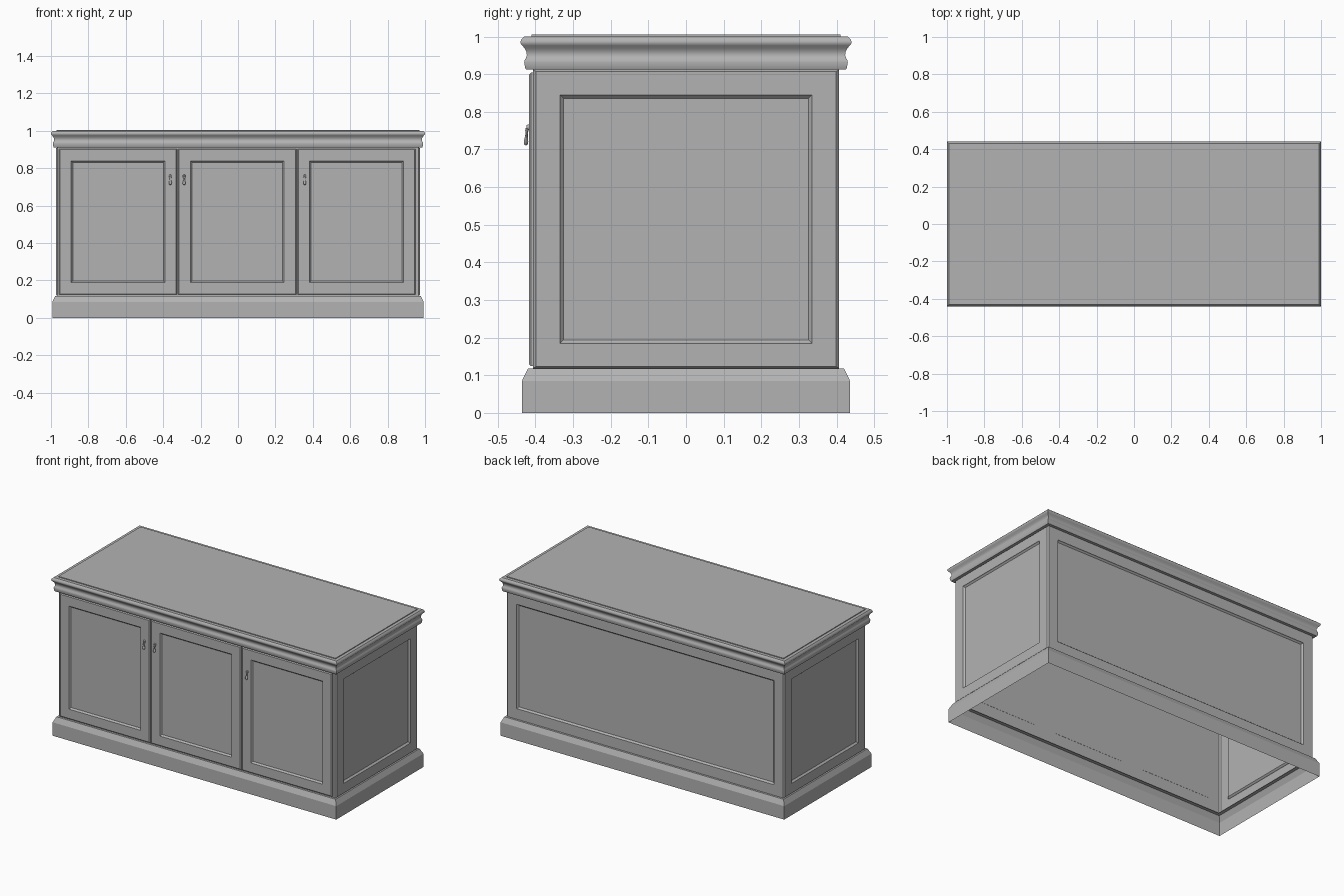
import bpy, bmesh, math
from mathutils import Matrix, Vector

if "Cube" in bpy.data.objects:
    bpy.data.objects.remove(bpy.data.objects["Cube"])

grey = bpy.data.materials.new("dark_grey")
grey.diffuse_color = (0.45, 0.45, 0.45, 1)
grey.use_nodes = True
grey.node_tree.nodes["Principled BSDF"].inputs["Base Color"].default_value = grey.diffuse_color


def finish(name, bm, smooth=False):
    mesh = bpy.data.meshes.new(name)
    bm.to_mesh(mesh)
    bm.free()
    mesh.materials.append(grey)
    ob = bpy.data.objects.new(name, mesh)
    bpy.context.collection.objects.link(ob)
    if smooth:
        bpy.ops.object.select_all(action='DESELECT')
        ob.select_set(True)
        bpy.context.view_layer.objects.active = ob
        bpy.ops.object.shade_smooth_by_angle(angle=math.radians(35))
    return ob


def rect_stack(name, rings, matrix=Matrix(), cap=True, smooth=False):
    """Skin a stack of rectangles (half width, half height, level)."""
    bm = bmesh.new()
    prev = None
    for hx, hy, z in rings:
        loop = [bm.verts.new(matrix @ Vector((sx * hx, sy * hy, z)))
                for sx, sy in ((-1, -1), (1, -1), (1, 1), (-1, 1))]
        if prev:
            for i in range(4):
                j = (i + 1) % 4
                bm.faces.new((prev[i], prev[j], loop[j], loop[i]))
        prev = loop
    if cap:
        bm.faces.new(prev)
    return finish(name, bm, smooth)


def facing(angle, x=0.0, z=0.0):
    """Upright panel plane, front-facing, turned about z."""
    return (Matrix.Rotation(angle, 4, 'Z') @ Matrix.Translation((x, 0, z))
            @ Matrix.Rotation(math.pi / 2, 4, 'X'))


def recess(w, h, level):
    """Stepped moulding sinking to a flat panel."""
    return [(w, h, level), (w - 0.002, h - 0.002, level - 0.004),
            (w - 0.009, h - 0.009, level - 0.011)]


EXTRA = 0.56            # half length minus half depth
BX, BY = 0.973, 0.407   # body half sizes
Z0, Z1 = 0.118, 0.912
MID, HH = (Z0 + Z1) / 2, (Z1 - Z0) / 2

# plinth with sloped top, open underneath
plinth = [(0.436, 0), (0.436, 0.085), (0.420, Z0), (0.398, Z0)]
rect_stack("plinth", [(y + EXTRA - 0.003, y, z) for y, z in plinth], cap=False)

# moulded crown and table top
crown = [(0.398, Z1), (0.425, Z1), (0.427, 0.915), (0.430, 0.932), (0.429, 0.937),
         (0.425, 0.944), (0.423, 0.951), (0.424, 0.959), (0.428, 0.968), (0.435, 0.976),
         (0.439, 0.981), (0.440, 0.986), (0.438, 0.992), (0.430, 1.0),
         (0.410, 1.0), (0.410, 1.005)]
rect_stack("crown_top", [(y + EXTRA, y, z) for y, z in crown], smooth=True)

# side walls with chamfered edges and recessed panels
for name, a in (("right_side", math.pi / 2), ("left_side", -math.pi / 2)):
    rect_stack(name, [(BY, HH, BX - 0.008), (BY - 0.008, HH - 0.005, BX)]
               + recess(0.335, 0.33, BX), facing(a, 0, MID))

# back wall with one long panel, and plain front wall
rect_stack("back_wall", [(BX - 0.008, HH, BY)] + recess(0.9, 0.33, BY),
           facing(math.pi, 0, MID))
rect_stack("front_wall", [(BX - 0.008, HH, BY)], facing(0, 0, MID))

# three doors
DOOR_Z, DW, DH = 0.514, 0.3155, 0.39
for i, x in enumerate((-0.641, -0.004, 0.633)):
    rect_stack(f"door_{i + 1}",
               [(DW, DH, BY), (DW, DH, 0.412), (DW - 0.005, DH - 0.005, 0.4175)]
               + recess(0.251, 0.326, 0.4175), facing(0, x, DOOR_Z))

# drop handles: small rose and hanging teardrop
drop = [(0, 0), (0.005, 0.001), (0.0075, 0.006), (0.008, 0.011), (0.006, 0.018),
        (0.0045, 0.026), (0.0045, 0.036), (0.006, 0.040), (0.006, 0.045), (0, 0.048)]
for i, x in enumerate((-0.362, -0.288, 0.357)):
    bm = bmesh.new()
    vs = [bm.verts.new((r, 0, z)) for r, z in drop]
    es = [bm.edges.new(p) for p in zip(vs, vs[1:])]
    bmesh.ops.spin(bm, geom=vs + es, cent=(0, 0, 0), axis=(0, 0, 1),
                   angle=2 * math.pi, steps=12)
    bmesh.ops.remove_doubles(bm, verts=bm.verts, dist=1e-5)
    bm.transform(Matrix.Translation((x, -0.426, 0.711)) @ Matrix.Rotation(-0.08, 4, 'X')
                 @ Matrix.Diagonal((1, 0.75, 1, 1)))
    bmesh.ops.create_cone(bm, cap_ends=True, segments=12, radius1=0.008, radius2=0.006,
                          depth=0.007,
                          matrix=Matrix.Translation((x, -0.4205, 0.759))
                          @ Matrix.Rotation(math.pi / 2, 4, 'X'))
    bmesh.ops.recalc_face_normals(bm, faces=bm.faces)
    finish(f"door_handle_{i + 1}", bm, smooth=True)
